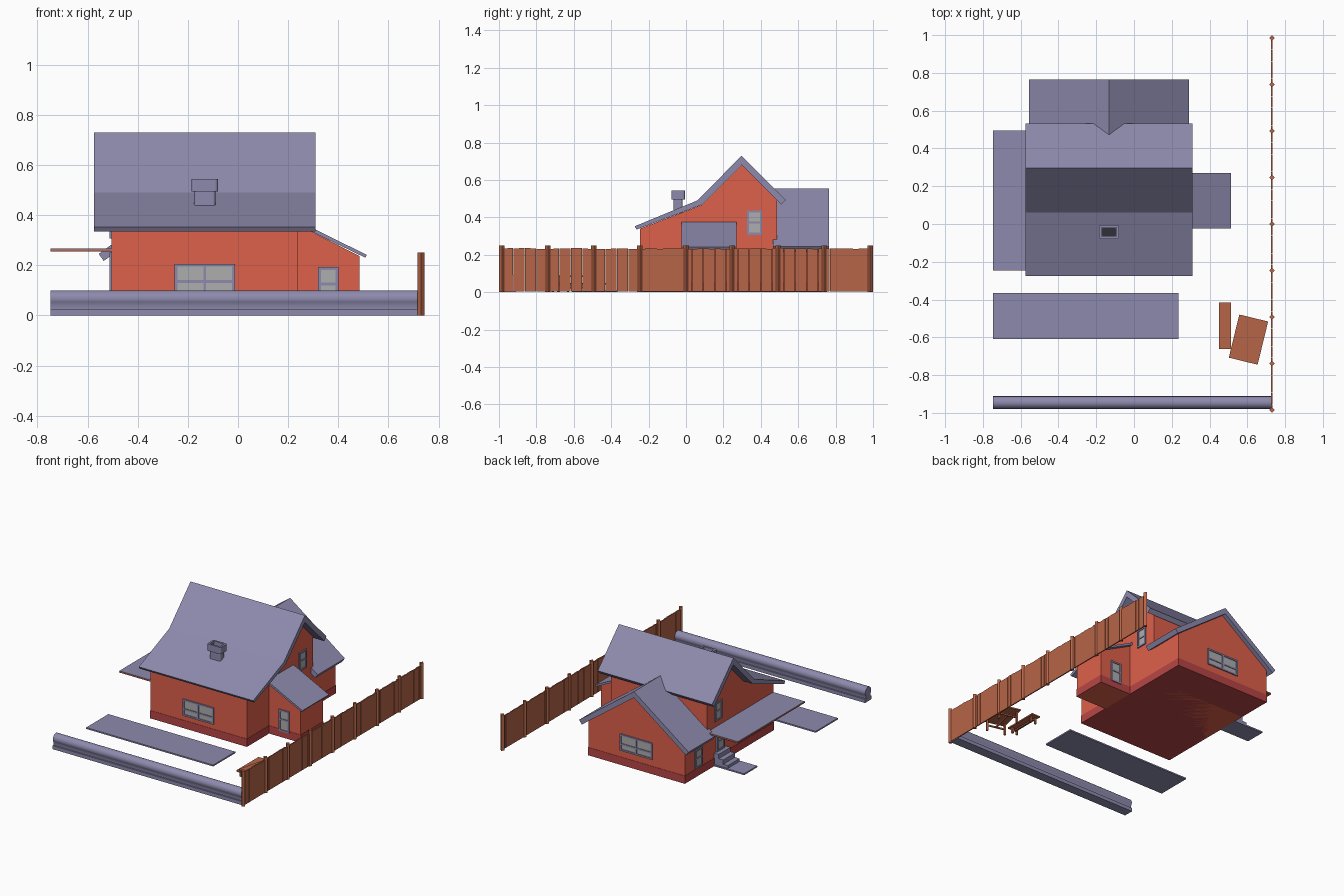
import bpy, bmesh, math, random
from mathutils import Matrix, Vector

if "Cube" in bpy.data.objects:
    bpy.data.objects.remove(bpy.data.objects["Cube"])

random.seed(4)


def mat(name, c):
    m = bpy.data.materials.new(name)
    m.diffuse_color = (*c, 1)
    m.use_nodes = True
    m.node_tree.nodes["Principled BSDF"].inputs["Base Color"].default_value = m.diffuse_color
    return m


SLATE = mat("slate", (0.27, 0.255, 0.42))
WALL = mat("red_wall", (0.73, 0.115, 0.07))
BASE = mat("dark_red_base", (0.48, 0.06, 0.06))
WOOD = mat("wood", (0.47, 0.13, 0.065))
GLASS = mat("glass", (0.42, 0.42, 0.43))
DARK = mat("soot", (0.03, 0.03, 0.04))


def finish(name, bm, material):
    bmesh.ops.recalc_face_normals(bm, faces=bm.faces)
    me = bpy.data.meshes.new(name)
    bm.to_mesh(me)
    bm.free()
    me.materials.append(material)
    ob = bpy.data.objects.new(name, me)
    bpy.context.collection.objects.link(ob)
    return ob


def boxes(name, items, material, matrix=Matrix()):
    """Each item is (x0, x1, y0, y1, z0, z1)."""
    bm = bmesh.new()
    for x0, x1, y0, y1, z0, z1 in items:
        m = Matrix.Translation(((x0 + x1) / 2, (y0 + y1) / 2, (z0 + z1) / 2)) @ \
            Matrix.Diagonal((x1 - x0, y1 - y0, z1 - z0, 1))
        bmesh.ops.create_cube(bm, size=1, matrix=matrix @ m)
    return finish(name, bm, material)


def prism(name, pts, axis, a, b, material):
    """Extrude a 2D profile along an axis: x -> (y,z), y -> (x,z), z -> (x,y)."""
    place = {"x": lambda p: (a, *p), "y": lambda p: (p[0], a, p[1]), "z": lambda p: (*p, a)}[axis]
    bm = bmesh.new()
    f = bm.faces.new([bm.verts.new(place(p)) for p in pts])
    r = bmesh.ops.extrude_face_region(bm, geom=[f])
    d = Vector([(b - a) * (axis == k) for k in "xyz"])
    bmesh.ops.translate(bm, vec=d, verts=[v for v in r["geom"] if isinstance(v, bmesh.types.BMVert)])
    return finish(name, bm, material)


def window(name, pos, w, h, angle, cols=1, bar=0.4):
    """Window centred at pos; angle 0 faces -y."""
    m = Matrix.Translation(pos) @ Matrix.Rotation(math.radians(angle), 4, "Z")
    t, d, u, v = 0.011, 0.008, w / 2, h / 2
    frame = [(-u, u, -d, 0.002, v - t, v), (-u, u, -d, 0.002, -v, -v + t),
             (-u + t, u - t, -d + 0.001, 0.002, -v + h * bar - t / 2, -v + h * bar + t / 2)]
    for i in range(cols + 1):
        x = -u + t / 2 + i * (w - t) / cols
        frame.append((x - t / 2, x + t / 2, -d, 0.002, -v + t, v - t))
    boxes(name + "_frame", frame, SLATE, m)
    boxes(name + "_glass", [(-u + t / 2, u - t / 2, -0.003, 0.001, -v + t / 2, v - t / 2)], GLASS, m)


# House walls
X0, X1, CX = -0.505, 0.24, -0.1325
prism("main_walls", [(-0.245, 0), (0.487, 0), (0.487, 0.49), (0.297, 0.68),
                     (0.083, 0.466), (-0.245, 0.34)], "x", X0, X1, WALL)
prism("rear_wing_walls", [(X0, 0), (X1, 0), (X1, 0.238), (CX, 0.512), (X0, 0.238)],
      "y", 0.48, 0.735, WALL)
prism("side_wing_walls", [(X1 - 0.01, 0), (0.485, 0), (0.485, 0.237), (X1 - 0.01, 0.365)],
      "y", 0, 0.245, WALL)

# Plinth around the foot of the walls
e = 0.002
boxes("plinth", [(X0 - e, X1 + e, -0.245 - e, 0.735 + e, 0, 0.055),
                 (X1, 0.485 + e, -e, 0.245 + e, 0, 0.055)], BASE)

# Roofs
prism("main_roof", [(-0.275, 0.352), (0.062, 0.491), (0.297, 0.73), (0.533, 0.494),
                    (0.51, 0.468), (0.297, 0.681), (0.083, 0.467), (-0.264, 0.335)],
      "x", -0.575, 0.31, SLATE)
half = [(0.423, 0.245), (0.403, 0.217)]
prism("rear_wing_roof", [(CX, 0.555)] + [(CX + x, z) for x, z in half] + [(CX, 0.512)] +
      [(CX - x, z) for x, z in reversed(half)], "y", 0.465, 0.765, SLATE)
prism("side_wing_roof", [(X1 - 0.005, 0.379), (0.514, 0.241), (0.508, 0.23), (X1 - 0.005, 0.362)],
      "y", -0.023, 0.27, SLATE)

# Flat canopy over the side door
boxes("canopy_board", [(-0.747, X0, -0.245, 0.495, 0.255, 0.263)], WOOD)
boxes("canopy_sheet", [(-0.747, X0, -0.244, 0.494, 0.263, 0.266)], SLATE)

# Windows
window("front_window", (CX, -0.245, 0.147), 0.24, 0.116, 0, 2)
window("rear_window", (CX, 0.735, 0.16), 0.25, 0.116, 180, 2)
window("wing_front_window", (0.36, 0, 0.118), 0.08, 0.15, 0, 1, 0.55)
window("wing_rear_window", (0.36, 0.245, 0.118), 0.08, 0.15, 180, 1, 0.55)
window("gable_right_window", (X1, 0.367, 0.372), 0.08, 0.13, 90, 1, 0.5)
window("gable_left_window", (X0, 0.367, 0.372), 0.08, 0.13, -90, 1, 0.5)
window("rear_wing_side_window", (X0, 0.585, 0.125), 0.08, 0.13, -90, 1, 0.5)
window("side_door", (X0, 0.345, 0.17), 0.085, 0.16, -90, 1, 0.4)

# Steps and paving
boxes("side_steps", [(X0 - 0.035 * (3 - i), X0, 0.28, 0.41, 0.03 * i, 0.03 * (i + 1))
                     for i in range(3)], SLATE)
boxes("side_path", [(-0.74, X0, 0.27, 0.415, 0, 0.01)], SLATE)
boxes("front_path", [(-0.747, 0.235, -0.61, -0.365, 0, 0.01)], SLATE)


# Chimney with an open rounded cap
def rounded(cx, cy, w, d, r, n=4):
    pts = []
    for q, (sx, sy) in enumerate([(1, 1), (-1, 1), (-1, -1), (1, -1)]):
        for i in range(n):
            a = math.pi / 2 * (q + i / (n - 1))
            pts.append((cx + sx * (w / 2 - r) + r * math.cos(a), cy + sy * (d / 2 - r) + r * math.sin(a)))
    return pts


CY = -0.042
prism("chimney_shaft", rounded(CX, CY, 0.085, 0.048, 0.01), "z", 0.42, 0.5, SLATE)
cap = prism("chimney_cap", rounded(CX, CY, 0.106, 0.073, 0.012), "z", 0.495, 0.543, SLATE)
bm = bmesh.new()
bm.from_mesh(cap.data)
top = max(bm.faces, key=lambda f: f.calc_center_median().z)
bmesh.ops.inset_region(bm, faces=[top], thickness=0.014)
r = bmesh.ops.extrude_face_region(bm, geom=[top])
bmesh.ops.translate(bm, vec=(0, 0, -0.035), verts=[v for v in r["geom"] if isinstance(v, bmesh.types.BMVert)])
bmesh.ops.delete(bm, geom=[top], context="FACES_ONLY")
bm.to_mesh(cap.data)
bm.free()
prism("chimney_flue", rounded(CX, CY, 0.076, 0.043, 0.008), "z", 0.507, 0.51, DARK)

# Low front wall with a rounded top
boxes("front_wall_base", [(-0.747, 0.73, -0.98, -0.91, 0, 0.025)], SLATE)
arc = [(-0.945 + 0.033 * math.cos(a), 0.067 + 0.033 * math.sin(a))
       for a in [math.radians(-40 + i * 260 / 16) for i in range(17)]]
hedge = prism("front_wall_top", [(-0.92, 0.025)] + arc + [(-0.97, 0.025)], "x", -0.747, 0.73, SLATE)
bpy.context.view_layer.objects.active = hedge
hedge.select_set(True)
bpy.ops.object.shade_smooth_by_angle(angle=math.radians(35))

# Fence: diamond posts and narrow planks
FX, pitch = 0.73, 0.24625
bm = bmesh.new()
for i in range(9):
    m = Matrix.Translation((FX, -0.985 + i * pitch, 0.125)) @ Matrix.Rotation(math.pi / 4, 4, "Z") @ \
        Matrix.Diagonal((0.021, 0.021, 0.25, 1))
    bmesh.ops.create_cube(bm, size=1, matrix=m)
finish("fence_posts", bm, WOOD)
pw = pitch / 8
boxes("fence_planks", [(FX - 0.004, FX + 0.004, -0.985 + i * pw, -0.985 + (i + 1) * pw - 0.001,
                        0.004, 0.236 - random.uniform(0, 0.006)) for i in range(64)], WOOD)


# Garden table and bench
def trestle(name, x, y, w, l, h, angle):
    m = Matrix.Translation((x, y, 0)) @ Matrix.Rotation(math.radians(angle), 4, "Z")
    u, v, t = w / 2, l / 2, 0.006
    boxes(name + "_top", [(-u, u, -v, v, h - 0.009, h)], WOOD, m)
    legs = []
    for sy in (-1, 1):
        yy = sy * (v - 0.03)
        for sx in (-1, 1):
            xx = sx * (u - 0.014)
            legs.append((xx - t, xx + t, yy - t, yy + t, 0, h - 0.009))
        legs.append((-u + 0.014, u - 0.014, yy - 0.004, yy + 0.004, h * 0.4, h * 0.4 + 0.01))
    legs.append((-0.004, 0.004, -v + 0.03, v - 0.03, h * 0.4, h * 0.4 + 0.01))
    boxes(name + "_legs", legs, WOOD, m)


trestle("garden_table", 0.606, -0.612, 0.157, 0.235, 0.09, -13.7)
trestle("garden_bench", 0.482, -0.538, 0.065, 0.245, 0.05, 0)
